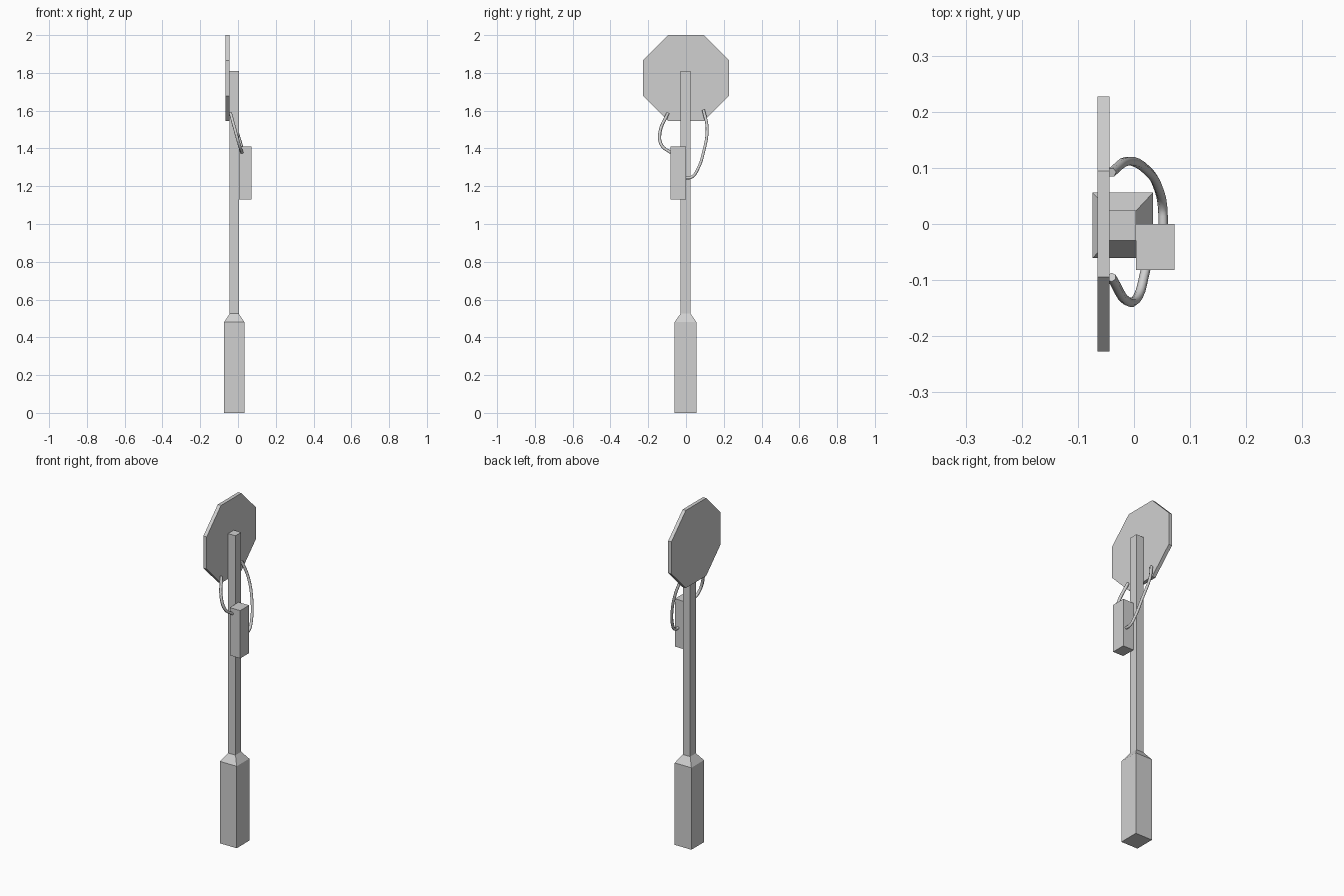
import bpy, bmesh, math
from mathutils import Vector, Matrix

cube = bpy.data.objects.get("Cube")
if cube:
    bpy.data.objects.remove(cube)

grey = bpy.data.materials.new("plain_grey")
grey.use_nodes = True
colour = (0.63, 0.63, 0.63, 1)
grey.diffuse_color = colour
grey.node_tree.nodes["Principled BSDF"].inputs["Base Color"].default_value = colour


def finish(name, bm):
    bmesh.ops.recalc_face_normals(bm, faces=bm.faces)
    mesh = bpy.data.meshes.new(name)
    bm.to_mesh(mesh)
    bm.free()
    mesh.materials.append(grey)
    obj = bpy.data.objects.new(name, mesh)
    bpy.context.collection.objects.link(obj)
    return obj


def loft(name, rings):
    """Join matching rings of points and cap both ends."""
    bm = bmesh.new()
    loops = [[bm.verts.new(p) for p in ring] for ring in rings]
    n = len(loops[0])
    for low, high in zip(loops, loops[1:]):
        for i in range(n):
            j = (i + 1) % n
            bm.faces.new((low[i], low[j], high[j], high[i]))
    bm.faces.new(loops[0])
    bm.faces.new(loops[-1])
    return finish(name, bm)


def rect(x0, x1, y0, y1, z):
    return [(x0, y0, z), (x1, y0, z), (x1, y1, z), (x0, y1, z)]


# Square post with a thick tapered foot
foot = (-0.074, 0.034, -0.061, 0.056)
pole = (-0.044, 0.004, -0.029, 0.024)
loft("post", [rect(*foot, 0), rect(*foot, 0.48),
              rect(*pole, 0.525), rect(*pole, 1.81)])

# Octagonal sign plate
radius = 0.2275 / math.cos(math.pi / 8)
angles = [math.pi / 8 + k * math.pi / 4 for k in range(8)]
loft("sign_plate", [[(x, radius * math.cos(a), 1.7725 + radius * math.sin(a))
                     for a in angles] for x in (-0.065, -0.044)])

# Control box on the side of the post
box = (0.004, 0.072, -0.082, 0.0)
loft("control_box", [rect(*box, 1.13), rect(*box, 1.41)])


# Cables from the plate to the box
def cable(name, points):
    curve = bpy.data.curves.new(name, "CURVE")
    curve.dimensions = "3D"
    curve.bevel_depth = 0.0085
    curve.bevel_resolution = 1
    curve.resolution_u = 4
    curve.use_fill_caps = True
    spline = curve.splines.new("BEZIER")
    spline.bezier_points.add(len(points) - 1)
    for bp, p in zip(spline.bezier_points, points):
        bp.co = p
        bp.handle_left_type = bp.handle_right_type = "AUTO"
    curve.materials.append(grey)
    obj = bpy.data.objects.new(name, curve)
    bpy.context.collection.objects.link(obj)


cable("front_cable", [(-0.04, -0.095, 1.588), (-0.012, -0.138, 1.485),
                      (0.008, -0.128, 1.415), (0.021, -0.08, 1.378)])
cable("rear_cable", [(-0.04, 0.092, 1.603), (-0.012, 0.112, 1.51),
                     (0.025, 0.094, 1.385), (0.044, 0.062, 1.29),
                     (0.051, 0.03, 1.248), (0.052, -0.003, 1.244)])
